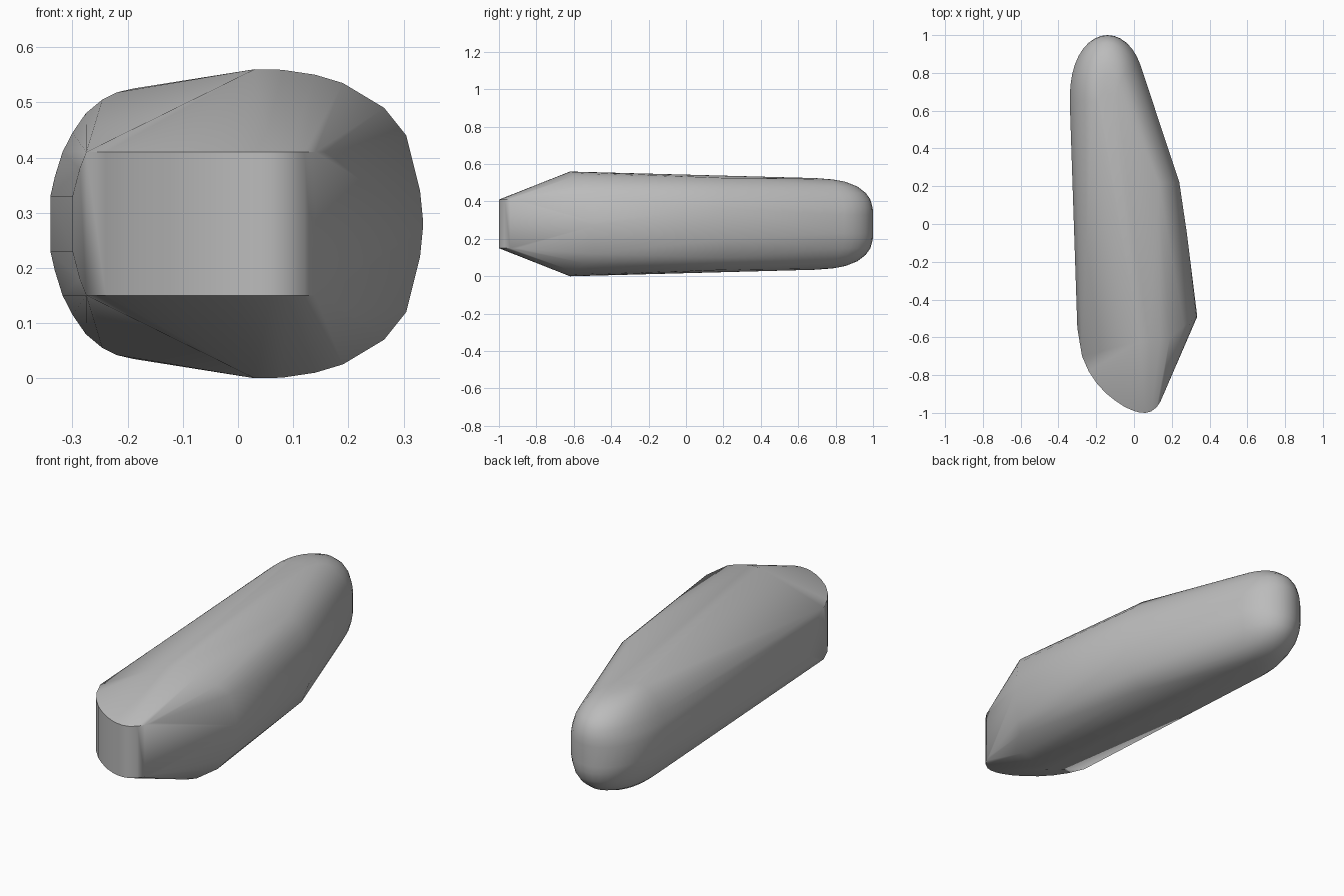
import bpy, bmesh
from math import radians, sin, cos, pi

if "Cube" in bpy.data.objects:
    bpy.data.objects.remove(bpy.data.objects["Cube"])

MID = 0.28  # height of the horizontal mirror plane

grey = bpy.data.materials.new("plain_grey")
grey.use_nodes = True
colour = (0.5, 0.5, 0.5, 1)
grey.diffuse_color = colour
bsdf = next(n for n in grey.node_tree.nodes if n.type == "BSDF_PRINCIPLED")
bsdf.inputs["Base Color"].default_value = colour

bm = bmesh.new()


def mirrored(x, y, h):
    """Add a point above and below the middle plane."""
    for z in (MID + h, MID - h):
        bm.verts.new((x, y, z))


# Upright wall around the blunt front end
front_wall = [(-0.275, -0.7), (-0.24, -0.78), (-0.2, -0.84), (-0.15, -0.895),
              (-0.1, -0.935), (-0.05, -0.968), (0, -0.99), (0.03, -0.998),
              (0.06, -1), (0.09, -0.993), (0.12, -0.97), (0.14, -0.94), (0.157, -0.9)]
for x, y in front_wall:
    mirrored(x, y, 0.13)

# Rounded shoulder where the body is widest
shoulder = [(0.335, -0.49, 0.01), (0.33, -0.49, 0.06), (0.305, -0.505, 0.16),
            (0.265, -0.54, 0.21), (0.19, -0.6, 0.255), (0.14, -0.61, 0.27),
            (0.08, -0.62, 0.279), (0.03, -0.62, 0.28)]
for x, y, h in shoulder:
    mirrored(x, y, h)

# Flat flank and the bend on the opposite side
for x, y, h in [(-0.3, -0.55, 0.05), (-0.287, -0.63, 0.1),
                (0.24, 0.22, 0.08), (0.2, 0.22, 0.18), (0.13, 0.22, 0.245),
                (0.28, -0.05, 0.06)]:
    mirrored(x, y, h)

# Domed back end: stacked half ellipses, shrinking towards top and bottom
tiers = [(0.05, 1, 1), (0.085, 0.96, 0.995), (0.13, 0.89, 0.96), (0.165, 0.8, 0.89),
         (0.2, 0.68, 0.76), (0.225, 0.53, 0.58), (0.238, 0.4, 0.38), (0.245, 0.25, 0.12)]
STEPS = 18
for h, wide, deep in tiers:
    for i in range(STEPS + 1):
        a = pi * i / STEPS
        mirrored(-0.14 + 0.2 * wide * cos(a), 0.65 + 0.35 * deep * sin(a) ** 0.85, h)

# Stretch one skin over all the sections
hull = bmesh.ops.convex_hull(bm, input=bm.verts)
loose = [v for v in bm.verts if not v.link_faces]
bmesh.ops.delete(bm, geom=loose, context="VERTS")
bmesh.ops.dissolve_limit(bm, angle_limit=radians(0.5), verts=bm.verts, edges=bm.edges)
bmesh.ops.recalc_face_normals(bm, faces=bm.faces)

mesh = bpy.data.meshes.new("rounded_body")
bm.to_mesh(mesh)
bm.free()
mesh.materials.append(grey)
body = bpy.data.objects.new("rounded_body", mesh)
bpy.context.collection.objects.link(body)

# Smooth shading with the front rim kept crisp
bpy.ops.object.select_all(action="DESELECT")
body.select_set(True)
bpy.context.view_layer.objects.active = body
bpy.ops.object.shade_smooth_by_angle(angle=radians(30))
